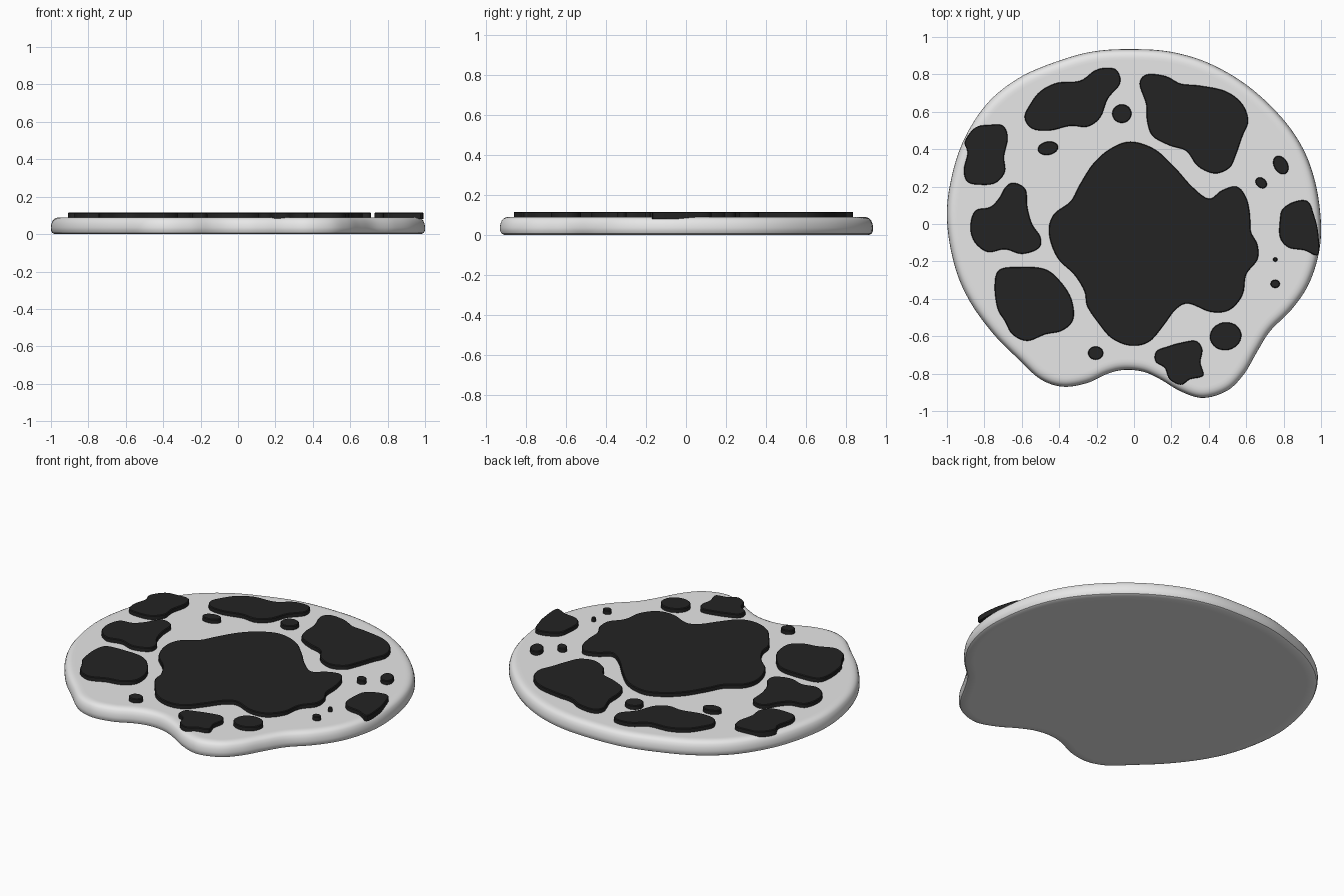
import bpy, bmesh, math
from mathutils import Vector


def material(name, rgb):
    m = bpy.data.materials.new(name)
    m.diffuse_color = (*rgb, 1)
    return m


WHITE = material("soft white", (0.8, 0.8, 0.8))
BLACK = material("charcoal black", (0.017, 0.017, 0.017))


def smooth_loop(nums, steps):
    """Closed Catmull-Rom curve through flat x, y numbers, always counter-clockwise."""
    p = [Vector((nums[i], nums[i + 1])) for i in range(0, len(nums), 2)]
    n, out = len(p), []
    for i in range(n):
        a, b, c, d = p[i - 1], p[i], p[(i + 1) % n], p[(i + 2) % n]
        for s in range(steps):
            t = s / steps
            out.append(0.5 * (2 * b + (c - a) * t + (2 * a - 5 * b + 4 * c - d) * t * t
                              + (3 * b - a - 3 * c + d) * t ** 3))
    area = sum(out[i - 1].cross(out[i]) for i in range(len(out)))
    return out if area > 0 else out[::-1]


def stack(name, loop, profile, mat):
    """Rings of the loop, each inset and lifted by the profile, capped at both ends."""
    n = len(loop)
    normals = []
    for i in range(n):
        t = (loop[(i + 1) % n] - loop[i - 1]).normalized()
        normals.append(Vector((-t.y, t.x)))
    bm = bmesh.new()
    rings = [[bm.verts.new((*(p + q * inset), z)) for p, q in zip(loop, normals)]
             for inset, z in profile]
    for lo, hi in zip(rings, rings[1:]):
        for i in range(n):
            j = (i + 1) % n
            bm.faces.new((lo[i], lo[j], hi[j], hi[i]))
    bm.faces.new(rings[0][::-1])
    bm.faces.new(rings[-1])
    me = bpy.data.meshes.new(name)
    bm.to_mesh(me)
    bm.free()
    me.materials.append(mat)
    ob = bpy.data.objects.new(name, me)
    bpy.context.collection.objects.link(ob)
    bpy.ops.object.select_all(action='DESELECT')
    ob.select_set(True)
    bpy.context.view_layer.objects.active = ob
    bpy.ops.object.shade_smooth_by_angle(angle=math.radians(35))
    return ob


# Rounded slab with two lobes at the front
outline = [0, .935, .2, .92, .4, .86, .6, .745, .78, .58, .9, .41, .97, .22, 1.0, 0,
           .985, -.17, .93, -.33, .84, -.46, .73, -.57, .66, -.68, .59, -.80, .50, -.89,
           .37, -.93, .25, -.895, .14, -.83, .05, -.79, -.05, -.78, -.14, -.80, -.25, -.85,
           -.38, -.87, -.5, -.83, -.61, -.73, -.75, -.59, -.88, -.41, -.96, -.22, -1.0, .02,
           -.98, .23, -.91, .45, -.78, .65, -.6, .79, -.38, .88, -.2, .925]
stack("slab", smooth_loop(outline, 6),
      [(.06, 0), (.02, 0), (.008, .006), (.001, .02), (0, .035), (.003, .055),
       (.01, .072), (.018, .081), (.03, .087), (.045, .09), (.06, .09)], WHITE)


# Raised dark patches
def patch(name, nums, steps=5):
    stack(name, smooth_loop(nums, steps), [(0, .08), (0, .111), (.004, .115)], BLACK)


patch("centre_patch",
      [-.02, .44, .11, .40, .22, .30, .31, .20, .40, .135, .47, .18, .55, .20, .60, .14,
       .62, .05, .625, -.04, .66, -.11, .66, -.19, .60, -.27, .58, -.38, .51, -.46,
       .41, -.47, .29, -.425, .22, -.46, .16, -.54, .08, -.63, -.02, -.65, -.12, -.61,
       -.19, -.53, -.25, -.44, -.265, -.36, -.32, -.27, -.41, -.18, -.455, -.05,
       -.43, .05, -.34, .12, -.29, .21, -.22, .32, -.13, .40])
patch("back_right_patch",
      [.03, .75, .07, .80, .17, .79, .25, .75, .35, .74, .49, .71, .58, .64, .61, .55,
       .58, .47, .545, .37, .51, .30, .43, .27, .34, .31, .28, .39, .19, .42, .10, .47,
       .07, .55, .065, .64])
patch("back_left_patch",
      [-.09, .82, -.075, .75, -.14, .67, -.18, .57, -.25, .52, -.34, .525, -.45, .50,
       -.545, .51, -.585, .57, -.555, .64, -.50, .71, -.41, .755, -.29, .765, -.21, .82,
       -.145, .835])
patch("upper_left_patch",
      [-.85, .515, -.77, .53, -.70, .525, -.675, .46, -.695, .36, -.69, .28, -.74, .22,
       -.82, .21, -.89, .225, -.91, .29, -.89, .38, -.905, .44])
patch("left_patch",
      [-.64, .22, -.58, .185, -.57, .09, -.545, 0, -.50, -.07, -.51, -.13, -.60, -.16,
       -.69, -.135, -.78, -.15, -.85, -.10, -.875, -.02, -.85, .07, -.77, .09, -.72, .14,
       -.685, .20])
patch("front_left_patch",
      [-.72, -.245, -.61, -.23, -.48, -.24, -.40, -.30, -.335, -.40, -.325, -.51,
       -.385, -.57, -.475, -.59, -.57, -.625, -.65, -.59, -.69, -.52, -.73, -.45,
       -.745, -.33])
patch("front_right_patch",
      [.12, -.68, .18, -.655, .25, -.635, .33, -.625, .365, -.67, .355, -.74, .37, -.81,
       .30, -.83, .25, -.86, .19, -.83, .165, -.77, .115, -.735])
patch("right_patch",
      [.795, .08, .86, .12, .93, .12, .965, .04, .985, -.05, .985, -.165, .91, -.14,
       .825, -.125, .78, -.07, .78, .02])

# Small oval spots: centre, radii, turn in degrees
spots = [(-.065, .59, .052, .05, 0), (-.46, .405, .055, .036, 10), (.785, .315, .053, .037, 120),
         (.68, .22, .034, .026, 140), (.755, -.19, .012, .012, 0), (.755, -.32, .025, .022, 0),
         (.49, -.60, .085, .075, 10), (-.205, -.69, .041, .036, 0)]
for k, (cx, cy, rx, ry, turn) in enumerate(spots):
    c, s = math.cos(math.radians(turn)), math.sin(math.radians(turn))
    nums = []
    for i in range(8):
        u, v = rx * math.cos(i * math.pi / 4), ry * math.sin(i * math.pi / 4)
        nums += [cx + u * c - v * s, cy + u * s + v * c]
    patch(f"small_spot_{k + 1}", nums, 3)
